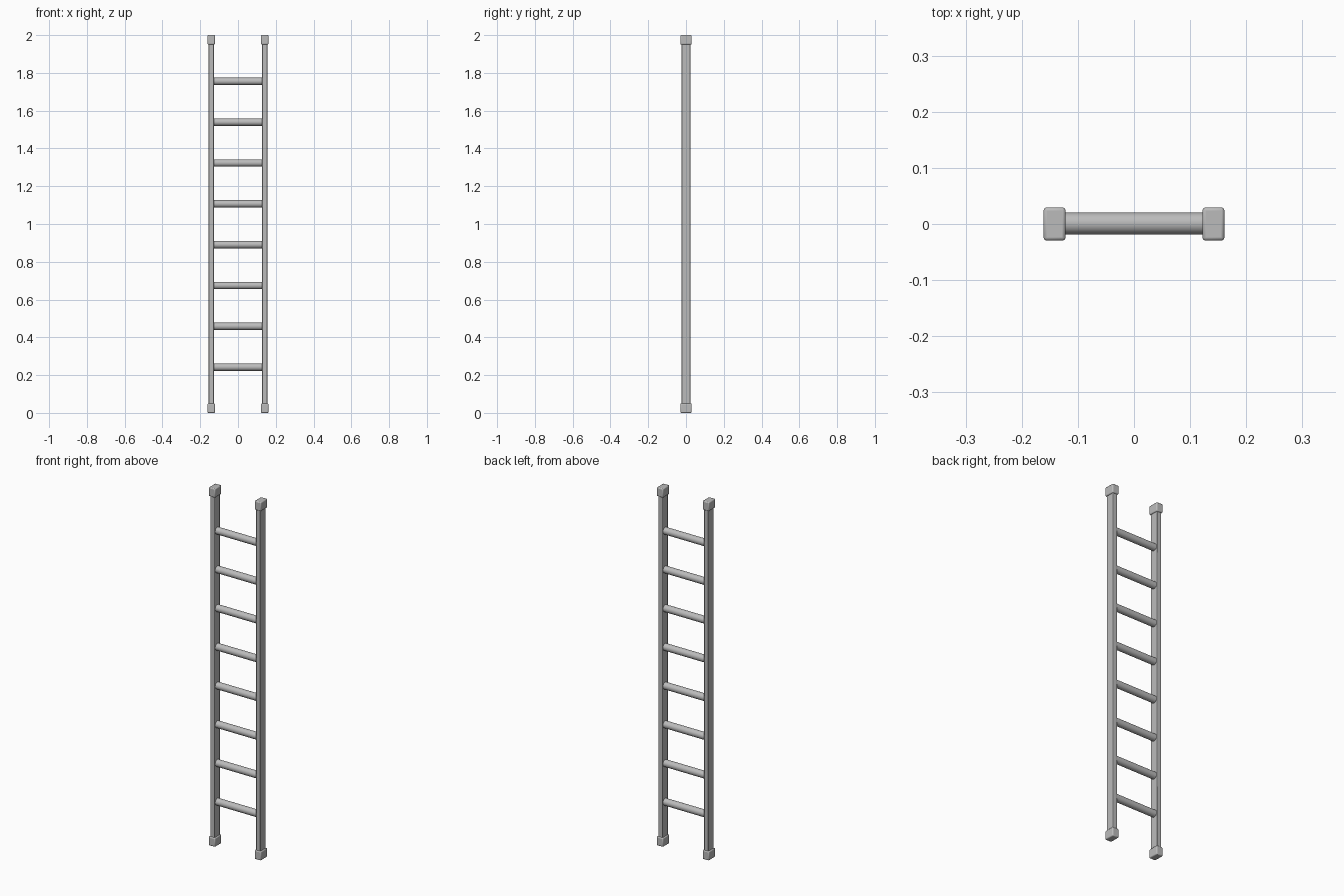
import bpy
import math

cube = bpy.data.objects.get("Cube")
if cube:
    bpy.data.objects.remove(cube, do_unlink=True)

metal = bpy.data.materials.new("grey_metal")
metal.use_nodes = True
GREY = (0.5, 0.5, 0.5, 1)
metal.diffuse_color = GREY
metal.node_tree.nodes["Principled BSDF"].inputs["Base Color"].default_value = GREY


def finish(name, bevel=0.0, segments=2):
    """Name, colour, round the edges and smooth the active object."""
    ob = bpy.context.object
    ob.name = name
    ob.data.materials.append(metal)
    bpy.ops.object.transform_apply(location=False, rotation=True, scale=True)
    bpy.ops.object.shade_smooth_by_angle(angle=math.radians(35))
    if bevel:
        mod = ob.modifiers.new("rounded_edges", "BEVEL")
        mod.width = bevel
        mod.segments = segments
    return ob


def box(name, location, size, bevel, segments=2):
    bpy.ops.mesh.primitive_cube_add(size=1, location=location)
    bpy.context.object.scale = size
    return finish(name, bevel, segments)


# Side rails with a cap at each end
RAIL_X = 0.1415
CAP_H = 0.05
for side, x in (("left", RAIL_X), ("right", -RAIL_X)):
    box(side + "_rail", (x, 0, 1), (0.027, 0.048, 1.96), 0.003)
    for end, z in (("bottom", CAP_H / 2), ("top", 2 - CAP_H / 2)):
        box(f"{side}_{end}_cap", (x, 0, z), (0.039, 0.059, CAP_H), 0.005)

# Round rungs, evenly spaced
for i in range(8):
    bpy.ops.mesh.primitive_cylinder_add(
        vertices=24, radius=0.0195, depth=2 * RAIL_X,
        location=(0, 0.001, 0.242 + 0.2162 * i), rotation=(0, math.pi / 2, 0))
    finish(f"rung_{i + 1}")
